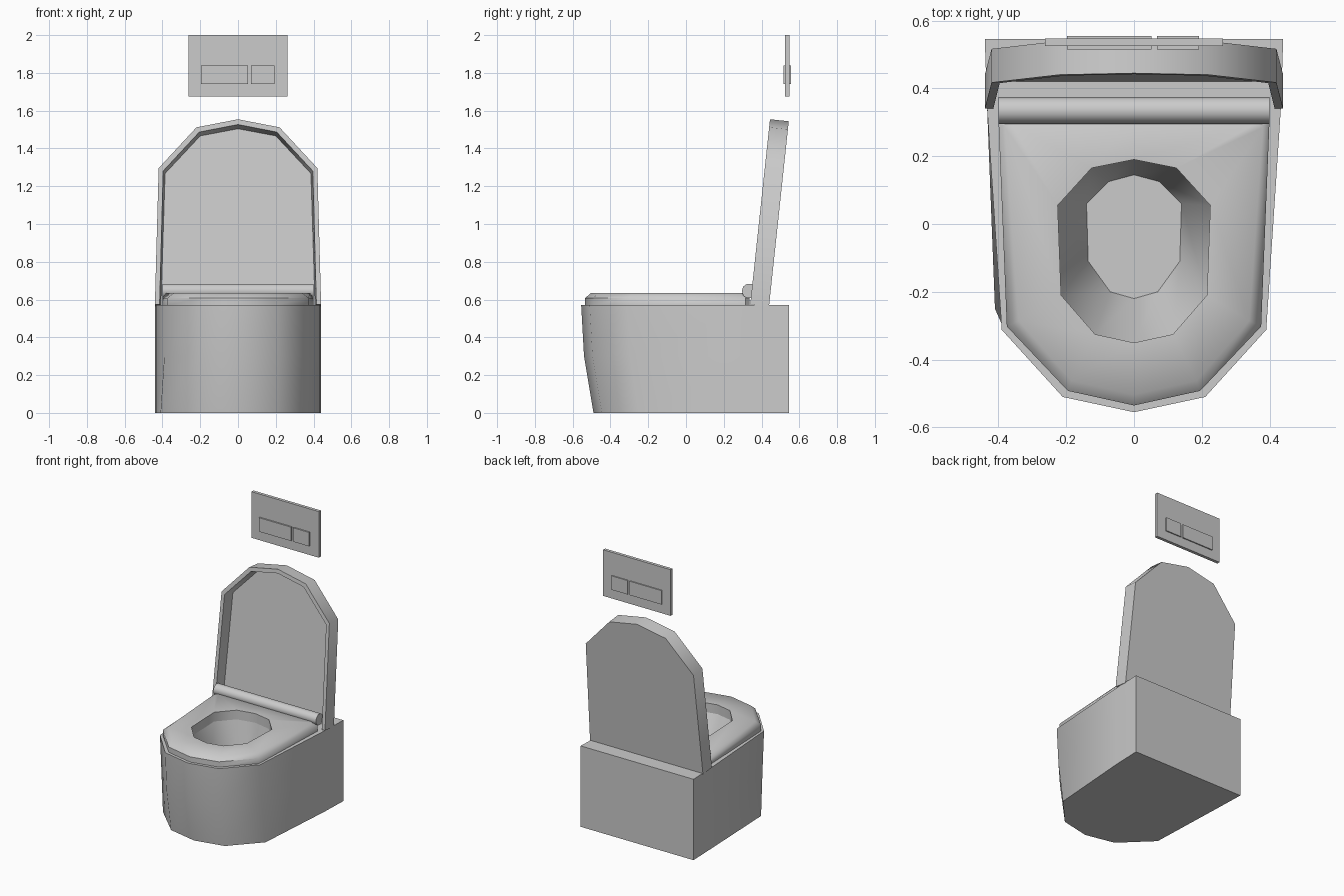
import bpy, bmesh
from math import radians, pi

if "Cube" in bpy.data.objects:
    bpy.data.objects.remove(bpy.data.objects["Cube"])

def finish(name, bm, angle=45):
    bmesh.ops.recalc_face_normals(bm, faces=bm.faces[:])
    me = bpy.data.meshes.new(name)
    bm.to_mesh(me)
    bm.free()
    ob = bpy.data.objects.new(name, me)
    bpy.context.collection.objects.link(ob)
    bpy.ops.object.select_all(action='DESELECT')
    ob.select_set(True)
    bpy.context.view_layer.objects.active = ob
    bpy.ops.object.shade_smooth_by_angle(angle=radians(angle))
    return ob

def mirror_ring(half):
    """Half outline from centre front to centre back -> full closed outline."""
    return half + [(-x, y) for x, y in reversed(half[1:-1])]

def add_ring(bm, pts, z):
    return [bm.verts.new((x, y, z)) for x, y in pts]

def bridge(bm, a, b, cyclic=True):
    n = len(a)
    for i in range(n if cyclic else n - 1):
        j = (i + 1) % n
        bm.faces.new((a[i], a[j], b[j], b[i]))

def box(name, x0, x1, y0, y1, z0, z1):
    bm = bmesh.new()
    bmesh.ops.create_cube(bm, size=1)
    bmesh.ops.scale(bm, vec=(x1 - x0, y1 - y0, z1 - z0), verts=bm.verts)
    bmesh.ops.translate(bm, vec=((x0 + x1) / 2, (y0 + y1) / 2, (z0 + z1) / 2), verts=bm.verts)
    return finish(name, bm, 30)

# Shared opening of the seat and bowl
hole = mirror_ring([(0, -.35), (.115, -.325), (.215, -.21), (.225, .055), (.125, .165), (0, .19)])

# Pedestal body with the bowl sunk into its top
def body_ring(front, shoulder, corner):
    return mirror_ring([(0, front), (.21, shoulder), (.39, corner), (.433, .34), (.44, .545), (0, .545)])

bottom = body_ring(-.49, -.445, -.25)
bottom[-3 + 1] = (-.41, -.25)
bowl_floor = mirror_ring([(0, -.22), (.07, -.2), (.135, -.11), (.14, .06), (.075, .125), (0, .145)])
bm = bmesh.new()
rings = [add_ring(bm, p, z) for p, z in (
    (bottom, 0), (body_ring(-.54, -.495, -.295), .3), (body_ring(-.555, -.51, -.312), .57),
    (hole, .57), (bowl_floor, .3))]
for a, b in zip(rings, rings[1:]):
    bridge(bm, a, b)
bm.faces.new(rings[0])
bm.faces.new(rings[-1])
finish("body", bm)

# Seat ring with a chamfered outer edge
seat_outer = mirror_ring([(0, -.535), (.195, -.492), (.375, -.302), (.40, .315), (.38, .335), (0, .335)])
seat_top = mirror_ring([(0, -.503), (.185, -.462), (.34, -.285), (.38, .285), (.36, .297), (0, .297)])
bm = bmesh.new()
rings = [add_ring(bm, p, z) for p, z in (
    (hole, .57), (seat_outer, .57), (seat_outer, .607), (seat_top, .635), (hole, .635))]
for a, b in zip(rings, rings[1:] + rings[:1]):
    bridge(bm, a, b)
finish("seat", bm)

# Hinge barrel
bm = bmesh.new()
bmesh.ops.create_cone(bm, cap_ends=True, segments=10, radius1=.04, radius2=.04, depth=.8)
ob = finish("hinge", bm)
ob.rotation_euler = (0, pi / 2, 0)
ob.location = (0, .335, .645)

# Raised lid: hollow shell, leaning back
def arch(half):
    return half + [(-x, u) for x, u in reversed(half[:-1])]

outer = arch([(.44, 0), (.42, .725), (.22, .942), (0, .985)])
inner = arch([(.415, 0), (.396, .71), (.205, .917), (0, .957)])
panel = arch([(.408, 0), (.386, .705), (.2, .905), (0, .943)])
bm = bmesh.new()
r = [[bm.verts.new((x, d, u)) for x, u in pts]
     for pts, d in ((outer, .1), (outer, 0), (inner, 0), (panel, .08))]
for a, b in zip(r, r[1:]):
    bridge(bm, a, b, cyclic=False)
for k in (0, -1):
    bm.faces.new([ring[k] for ring in r])
bm.faces.new(r[0])
bm.faces.new(r[3])
bm.faces.new((r[0][0], r[3][0], r[3][-1], r[0][-1]))
ob = finish("lid", bm)
ob.location = (0, .34, .575)
ob.rotation_euler = (radians(-6.1), 0, 0)

# Wall flush plate with two buttons
box("flush_plate", -.263, .263, .525, .547, 1.675, 2.0)
for name, x0, x1 in (("large_button", -.197, .052), ("small_button", .068, .192)):
    box(name, x0, x1, .515, .555, 1.74, 1.838)
